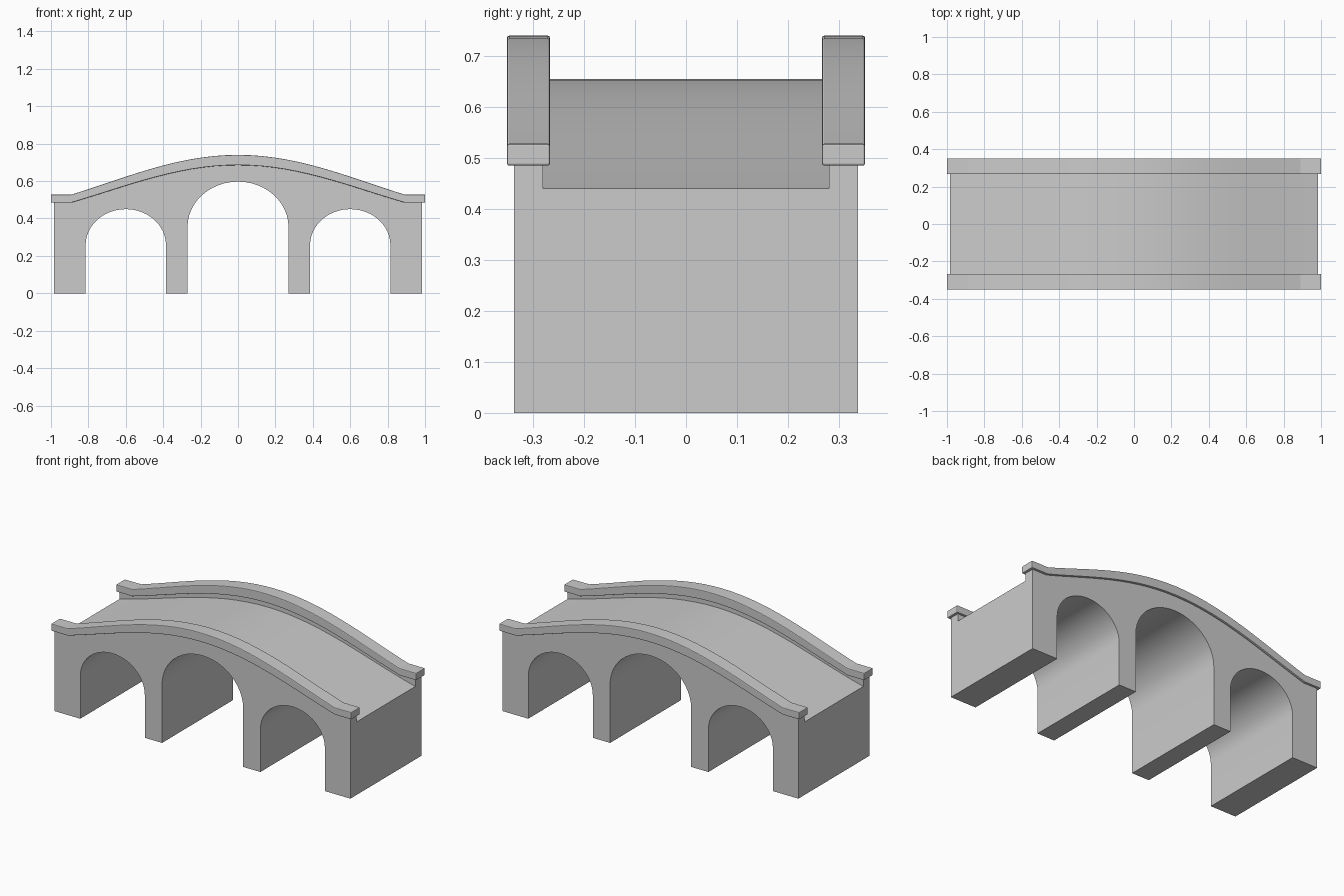
import bpy, bmesh
from math import cos, sin, pi, radians

if "Cube" in bpy.data.objects:
    bpy.data.objects.remove(bpy.data.objects["Cube"])

FLAT = 0.89        # where the coping turns level
BODY_X = 0.985     # half length of the masonry
BODY_Y = 0.337     # half width of the masonry


def hump(x, crown, end, reach):
    """Height of the humped line at x, level beyond reach."""
    x = min(abs(x), reach)
    k = pi / 1.4
    return end + (crown - end) * (cos(k * x) - cos(k * reach)) / (1 - cos(k * reach))


def hump_line(half, crown, end, reach, n=28):
    xs = [-reach + 2 * reach * i / n for i in range(n + 1)]
    if half > reach:
        xs = [-half] + xs + [half]
    return [(x, hump(x, crown, end, reach)) for x in xs]


def arch(cx, r, apex, n=24):
    """Opening outline from left foot to right foot."""
    rise = r * 0.9
    curve = [(cx - r * cos(pi * i / n), apex - rise + rise * sin(pi * i / n))
             for i in range(n + 1)]
    return [(cx - r, 0)] + curve + [(cx + r, 0)]


def prism(name, outline, y0, y1):
    """Extrude an x-z outline along y."""
    bm = bmesh.new()
    face = bm.faces.new([bm.verts.new((x, y0, z)) for x, z in outline])
    ext = bmesh.ops.extrude_face_region(bm, geom=[face])
    moved = [v for v in ext["geom"] if isinstance(v, bmesh.types.BMVert)]
    bmesh.ops.translate(bm, verts=moved, vec=(0, y1 - y0, 0))
    bmesh.ops.recalc_face_normals(bm, faces=bm.faces)
    mesh = bpy.data.meshes.new(name)
    bm.to_mesh(mesh)
    bm.free()
    ob = bpy.data.objects.new(name, mesh)
    bpy.context.collection.objects.link(ob)
    return ob


def activate(ob):
    bpy.ops.object.select_all(action='DESELECT')
    ob.select_set(True)
    bpy.context.view_layer.objects.active = ob


# Masonry body: three arches below, parapet height on top
outline = [(-BODY_X, 0)]
for cx, r, apex in ((-0.6, 0.215, 0.45), (0, 0.27, 0.597), (0.6, 0.215, 0.45)):
    outline += arch(cx, r, apex)
outline += [(BODY_X, 0)]
outline += reversed(hump_line(BODY_X, 0.688, 0.488, FLAT))
body = prism("bridge_body", outline, -BODY_Y, BODY_Y)

# Roadway channel cut between the parapets
over = 1.1
deck = hump_line(BODY_X, 0.655, 0.44, BODY_X)
deck = [(-over, 0.44)] + deck + [(over, 0.44)]
cutter = prism("roadway_cutter", deck + [(over, 1), (-over, 1)], -0.28, 0.28)
cutter.hide_render = True
cut = body.modifiers.new("roadway", 'BOOLEAN')
cut.operation = 'DIFFERENCE'
cut.solver = 'EXACT'
cut.object = cutter
activate(body)
bpy.ops.object.modifier_apply(modifier=cut.name)
bpy.data.objects.remove(cutter)
bpy.ops.object.shade_smooth_by_angle(angle=radians(20))

# Overhanging coping stones on both parapets
band = hump_line(1.0, 0.74, 0.528, FLAT)
band += reversed(hump_line(1.0, 0.685, 0.485, FLAT))
for name, y0, y1 in (("front_coping", -0.351, -0.267), ("back_coping", 0.267, 0.351)):
    coping = prism(name, band, y0, y1)
    bevel = coping.modifiers.new("soft_edges", 'BEVEL')
    bevel.width = 0.004
    bevel.segments = 2
    bevel.limit_method = 'ANGLE'
    bevel.angle_limit = radians(40)
    activate(coping)
    bpy.ops.object.modifier_apply(modifier=bevel.name)
    bpy.ops.object.shade_smooth_by_angle(angle=radians(14))
